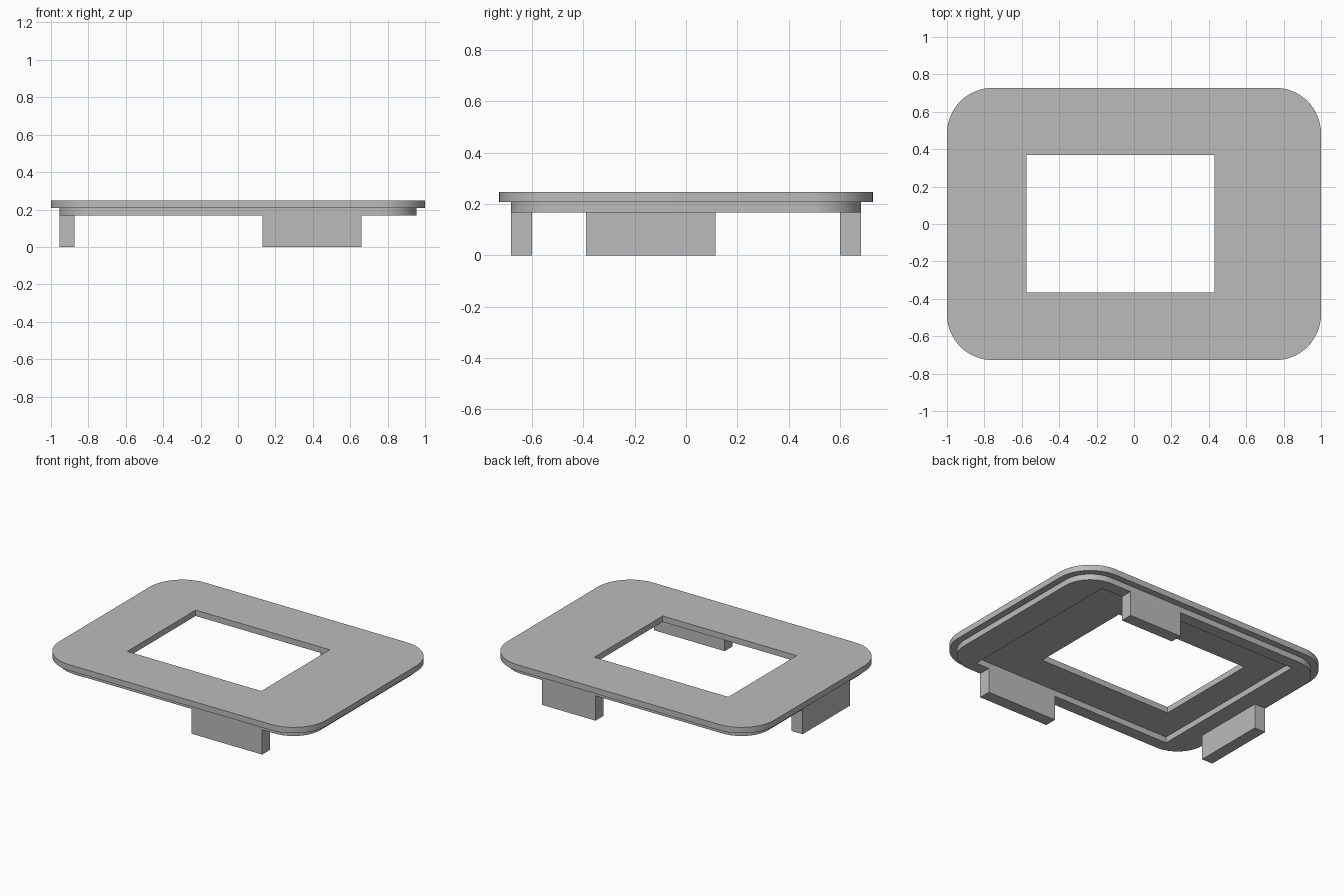
import bpy
import bmesh
from math import cos, sin, pi

cube = bpy.data.objects.get("Cube")
if cube:
    bpy.data.objects.remove(cube, do_unlink=True)

grey = bpy.data.materials.new("plain_grey")
grey.use_nodes = True
GREY = (0.5, 0.5, 0.5, 1)
grey.diffuse_color = GREY
grey.node_tree.nodes["Principled BSDF"].inputs["Base Color"].default_value = GREY


def finish(bm, name):
    bmesh.ops.recalc_face_normals(bm, faces=bm.faces)
    mesh = bpy.data.meshes.new(name)
    bm.to_mesh(mesh)
    bm.free()
    mesh.materials.append(grey)
    obj = bpy.data.objects.new(name, mesh)
    bpy.context.collection.objects.link(obj)
    return obj


def rounded_outline(half_x, half_y, radius, steps=16):
    points = []
    for corner, (sx, sy) in enumerate([(1, 1), (-1, 1), (-1, -1), (1, -1)]):
        for i in range(steps + 1):
            a = (corner + i / steps) * pi / 2
            points.append((sx * (half_x - radius) + radius * cos(a),
                           sy * (half_y - radius) + radius * sin(a)))
    return points


def frame(name, outline, hole, z0, z1):
    """Flat rounded slab with a rectangular opening (x0, x1, y0, y1)."""
    x0, x1, y0, y1 = hole
    inner = [(x1, y1), (x0, y1), (x0, y0), (x1, y0)]
    bm = bmesh.new()
    rings = {}
    for z in (z0, z1):
        rings[z] = [[bm.verts.new((x, y, z)) for x, y in loop] for loop in (outline, inner)]
        outer, opening = rings[z]
        per = len(outer) // 4
        for c in range(4):
            # corner fan and the straight side that follows it
            arc = outer[c * per:(c + 1) * per]
            bm.faces.new(arc + [opening[c]])
            bm.faces.new([arc[-1], outer[(c + 1) * per % len(outer)],
                          opening[(c + 1) % 4], opening[c]])
    # outer and inner walls
    for low, high in zip(rings[z0], rings[z1]):
        n = len(low)
        for i in range(n):
            j = (i + 1) % n
            bm.faces.new([low[i], low[j], high[j], high[i]])
    obj = finish(bm, name)
    bpy.context.view_layer.objects.active = obj
    bpy.ops.object.select_all(action="DESELECT")
    obj.select_set(True)
    bpy.ops.object.shade_smooth_by_angle(angle=0.5)
    return obj


def block(name, x0, x1, y0, y1, z0, z1):
    bm = bmesh.new()
    bmesh.ops.create_cube(bm, size=1)
    for v in bm.verts:
        v.co = (x1 if v.co.x > 0 else x0,
                y1 if v.co.y > 0 else y0,
                z1 if v.co.z > 0 else z0)
    return finish(bm, name)


# Cover plate with off-centre window
frame("cover_plate", rounded_outline(1, 0.728, 0.245),
      (-0.575, 0.43, -0.365, 0.368), 0.208, 0.248)

# Inset rim underneath with a wide rectangular recess
frame("lower_rim", rounded_outline(0.955, 0.683, 0.2),
      (-0.76, 0.76, -0.6, 0.6), 0.168, 0.208)

# Mounting tabs hanging from the rim
block("front_tab", 0.13, 0.66, -0.683, -0.6, 0, 0.168)
block("back_tab", 0.2, 0.6, 0.6, 0.683, 0, 0.168)
block("right_tab", -0.955, -0.873, -0.39, 0.115, 0, 0.168)
